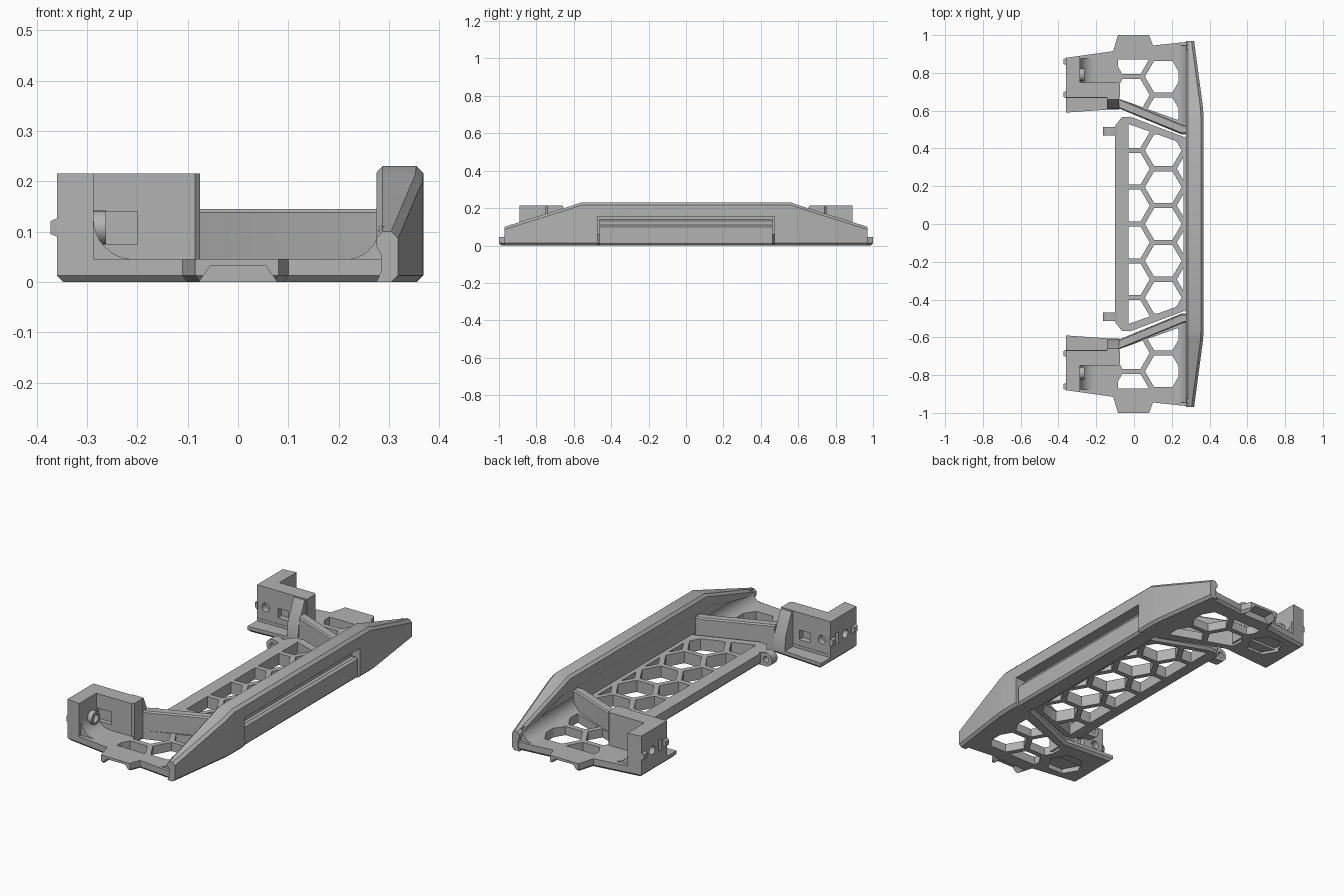
import bpy, bmesh, math

if "Cube" in bpy.data.objects:
    bpy.data.objects.remove(bpy.data.objects["Cube"])

grey = bpy.data.materials.new("mid_grey")
grey.use_nodes = True
grey.diffuse_color = (0.45, 0.45, 0.45, 1)
grey.node_tree.nodes["Principled BSDF"].inputs["Base Color"].default_value = (0.45, 0.45, 0.45, 1)
PLACE = {"x": lambda u, v, w: (w, u, v),
         "y": lambda u, v, w: (u, w, v),
         "z": lambda u, v, w: (u, v, w)}
parts = []


def loft(name, rings, chamfer=0.0, helper=False):
    """Closed solid through matching rings of points; optional chamfer round z = 0."""
    bm = bmesh.new()
    loops = [[bm.verts.new(p) for p in ring] for ring in rings]
    n = len(loops[0])
    for a, b in zip(loops, loops[1:]):
        for i in range(n):
            bm.faces.new((a[i], a[(i + 1) % n], b[(i + 1) % n], b[i]))
    bm.faces.new(loops[0][::-1])
    bm.faces.new(loops[-1])
    bmesh.ops.recalc_face_normals(bm, faces=bm.faces)
    if chamfer:
        low = [e for e in bm.edges if all(abs(v.co.z) < 1e-5 for v in e.verts)]
        bmesh.ops.bevel(bm, geom=low, offset=chamfer, segments=1, affect="EDGES")
    me = bpy.data.meshes.new(name)
    bm.to_mesh(me)
    bm.free()
    me.materials.append(grey)
    ob = bpy.data.objects.new(name, me)
    bpy.context.collection.objects.link(ob)
    ob.hide_render = helper
    if not helper:
        parts.append(ob)
    return ob


def prism(name, pts, lo, hi, axis="z", **kw):
    return loft(name, [[PLACE[axis](u, v, w) for u, v in pts] for w in (lo, hi)], **kw)


def cutter(pts, lo, hi, axis="z"):
    return prism("cutter", pts, lo, hi, axis, helper=True)


def rect(a, b, c, d):
    return [(a, c), (b, c), (b, d), (a, d)]


def circle(u, v, r, n=20):
    return [(u + r * math.cos(2 * math.pi * i / n), v + r * math.sin(2 * math.pi * i / n))
            for i in range(n)]


def fillet(corner_u, corner_v, r, side):
    """Concave quarter-round strip section; side is the direction the wall lies in."""
    arc = [(corner_u - side * r * (1 - math.sin(t)), corner_v + r * (1 - math.cos(t)))
           for t in [math.pi / 2 * i / 8 for i in range(9)]]
    out, low = corner_u + side * 0.01, corner_v - 0.01
    return arc + [(out, arc[-1][1]), (out, low), (arc[0][0], low)]


def finish(ob, cutters=(), mirror=False):
    """Cut, mirror front to back, and bake the result."""
    for c in cutters:
        m = ob.modifiers.new("cut", "BOOLEAN")
        m.operation, m.solver, m.object = "DIFFERENCE", "EXACT", c
    if mirror:
        m = ob.modifiers.new("mirror", "MIRROR")
        m.use_axis = (False, True, False)
        m.use_mirror_merge = False
    dg = bpy.context.evaluated_depsgraph_get()
    me = bpy.data.meshes.new_from_object(ob.evaluated_get(dg))
    ob.modifiers.clear()
    ob.data = me
    for c in cutters:
        bpy.data.objects.remove(c)


def clip(poly, window):
    """Clip a convex polygon by a counter-clockwise convex window."""
    for (ax, ay), (bx, by) in zip(window, window[1:] + window[:1]):
        def d(p):
            return (bx - ax) * (p[1] - ay) - (by - ay) * (p[0] - ax)
        out = []
        for p, q in zip(poly, poly[1:] + poly[:1]):
            dp, dq = d(p), d(q)
            if dp >= 0:
                out.append(p)
            if dp * dq < 0:
                t = dp / (dp - dq)
                out.append((p[0] + t * (q[0] - p[0]), p[1] + t * (q[1] - p[1])))
        poly = out
        if not poly:
            break
    return poly


def area(p):
    return abs(sum(a[0] * b[1] - b[0] * a[1] for a, b in zip(p, p[1:] + p[:1]))) / 2


PITCH = 0.195


def honeycomb(window):
    """Cutters for a hexagon grid trimmed to the window."""
    cells = []
    for col in (-1, 0, 1):
        for row in range(-6, 7):
            y = PITCH * (row + (0.5 if col else 0))
            cell = clip(circle(0.155 + col * PITCH * 0.866, y, 0.097, 6), window)
            if len(cell) > 2 and area(cell) > 0.0008:
                cells.append(cutter(cell, -0.1, 0.2))
    return cells


# End plates with a tab, hexagon windows and pockets below
end_window = [(-0.085, 0.665), (0.235, 0.55), (0.235, 0.87), (-0.085, 0.87)]
plate = prism("end_plates", [(-0.36, 0.59), (-0.075, 0.61), (0.25, 0.475), (0.29, 0.475),
                             (0.29, 0.965), (0.1, 0.945), (0.08, 1.0), (-0.085, 1.0),
                             (-0.11, 0.915), (-0.36, 0.88)], 0, 0.045, chamfer=0.013)
holes = [cutter([(-0.085, -0.01), (0.085, -0.01), (0.055, 0.032), (-0.055, 0.032)], 0.94, 1.1, "y"),
         cutter(circle(-0.2, 0.77, 0.09, 6), -0.1, 0.025),
         cutter(rect(-0.5, -0.14, 0.5, 0.668), 0.03, 0.2)]
finish(plate, honeycomb(end_window) + holes, True)

# Curved blend from plate to rail
blend = prism("rail_blends", fillet(0.28, 0.045, 0.065, 1), 0.5, 0.945, "y")
finish(blend, honeycomb(end_window), True)

# Corner blocks: outer wall and cross wall in an L
block = prism("corner_blocks", [(-0.36, 0.67), (-0.075, 0.67), (-0.075, 0.74), (-0.085, 0.75),
                                (-0.287, 0.75), (-0.287, 0.89), (-0.36, 0.88)], 0.013, 0.215)
finish(block, [cutter(rect(-0.288, -0.2, 0.075, 0.14), 0.725, 0.8, "y"),
               cutter(rect(-0.24, -0.18, 0.075, 0.125), 0.6, 0.7, "y"),
               cutter(circle(-0.31, 0.11, 0.022), 0.6, 0.7, "y"),
               cutter(circle(0.79, 0.108, 0.022), -0.5, -0.2, "x"),
               cutter(rect(0.715, 0.735, 0.08, 0.14), -0.4, -0.335, "x")], True)
finish(prism("block_blends", fillet(-0.287, 0.045, 0.08, -1), 0.74, 0.875, "y"), mirror=True)

# Round sleeve on the inside of the outer wall
sleeve = prism("screw_sleeves", circle(0.79, 0.108, 0.034), -0.3, -0.262, "x")
finish(sleeve, [cutter(circle(0.79, 0.108, 0.022), -0.4, -0.2, "x")], True)

# Locating nubs on the outer wall
for label, y in (("outer", 0.86), ("inner", 0.685)):
    nub = loft(label + "_nubs", [[PLACE["x"](u, v, x) for u, v in rect(y - s, y + s, 0.108 - s, 0.108 + s)]
                                 for x, s in ((-0.355, 0.02), (-0.372, 0.013))])
    finish(nub, mirror=True)

# Sloped gussets between cross wall and plate
finish(prism("gussets", [(0.605, 0.03), (0.68, 0.03), (0.68, 0.213), (0.66, 0.213), (0.61, 0.1)],
             -0.143, -0.08, "x"), mirror=True)

# Diagonal walls running to the rail
diagonal = loft("diagonal_walls", [
    [(x, y, z) for x, y in ((-0.08, 0.612 + i), (0.25, 0.478 + i), (0.28, 0.478 + i),
                            (0.28, 0.522 - i), (0.26, 0.524 - i), (-0.08, 0.664 - i))]
    for z, i in ((0.013, 0), (0.138, 0), (0.145, 0.006))])
finish(diagonal, mirror=True)


# Side rail with tapered ends and a recess for the door
def rail_section(y, out, top):
    lip = min(0.16, top - 0.03)
    pts = [(0.275, 0), (out - 0.013, 0), (out, 0.013), (out, top - 0.014), (out - 0.014, top),
           (0.287, top), (0.275, top - 0.013), (0.275, lip), (0.284, lip - 0.015), (0.284, 0.02)]
    return [(x, y, z) for x, z in pts]


half = [(0.97, 0.318, 0.1), (0.61, 0.366, 0.213), (0.56, 0.368, 0.23)]
rail = loft("side_rail", [rail_section(-y, o, t) for y, o, t in half]
            + [rail_section(*s) for s in half[::-1]])
finish(rail, [cutter(rect(0.31, 0.5, -0.1, 0.155), -0.472, 0.472, "y"),
              cutter(rect(0.2, 0.5, -0.1, 0.06), -0.472, 0.472, "y")])

# Door set into the rail, with a stepped finger groove
prism("side_door", [(0.27, 0), (0.348, 0), (0.36, 0.012), (0.36, 0.1), (0.348, 0.11),
                    (0.33, 0.11), (0.33, 0.132), (0.316, 0.14), (0.305, 0.14), (0.305, 0.058),
                    (0.27, 0.058)], -0.462, 0.462, "y")

# Honeycomb centre panel
edge = [(-0.1, 0.52), (-0.065, 0.565), (-0.02, 0.568), (0.28, 0.455)]
panel = prism("honeycomb_panel", edge + [(x, -y) for x, y in edge[::-1]], 0, 0.06, chamfer=0.012)
finish(panel, honeycomb([(-0.03, -0.53), (0.262, -0.425), (0.262, 0.425), (-0.03, 0.53)]))

# Hinge lugs on the panel edge
lug_outline = [(-0.09, 0.0), (-0.09, 0.06)] + [
    (-0.13 + 0.035 * math.cos(t), 0.036 + 0.035 * math.sin(t))
    for t in [math.pi / 2 + math.pi * i / 10 for i in range(11)]]
lug = prism("hinge_lugs", lug_outline, 0.468, 0.513, "y")
finish(lug, [cutter(circle(-0.13, 0.036, 0.015), 0.4, 0.6, "y")], True)

# Smooth only the curved surfaces
bpy.ops.object.select_all(action="DESELECT")
for ob in parts:
    ob.select_set(True)
bpy.context.view_layer.objects.active = parts[0]
bpy.ops.object.shade_smooth_by_angle(angle=math.radians(25))
